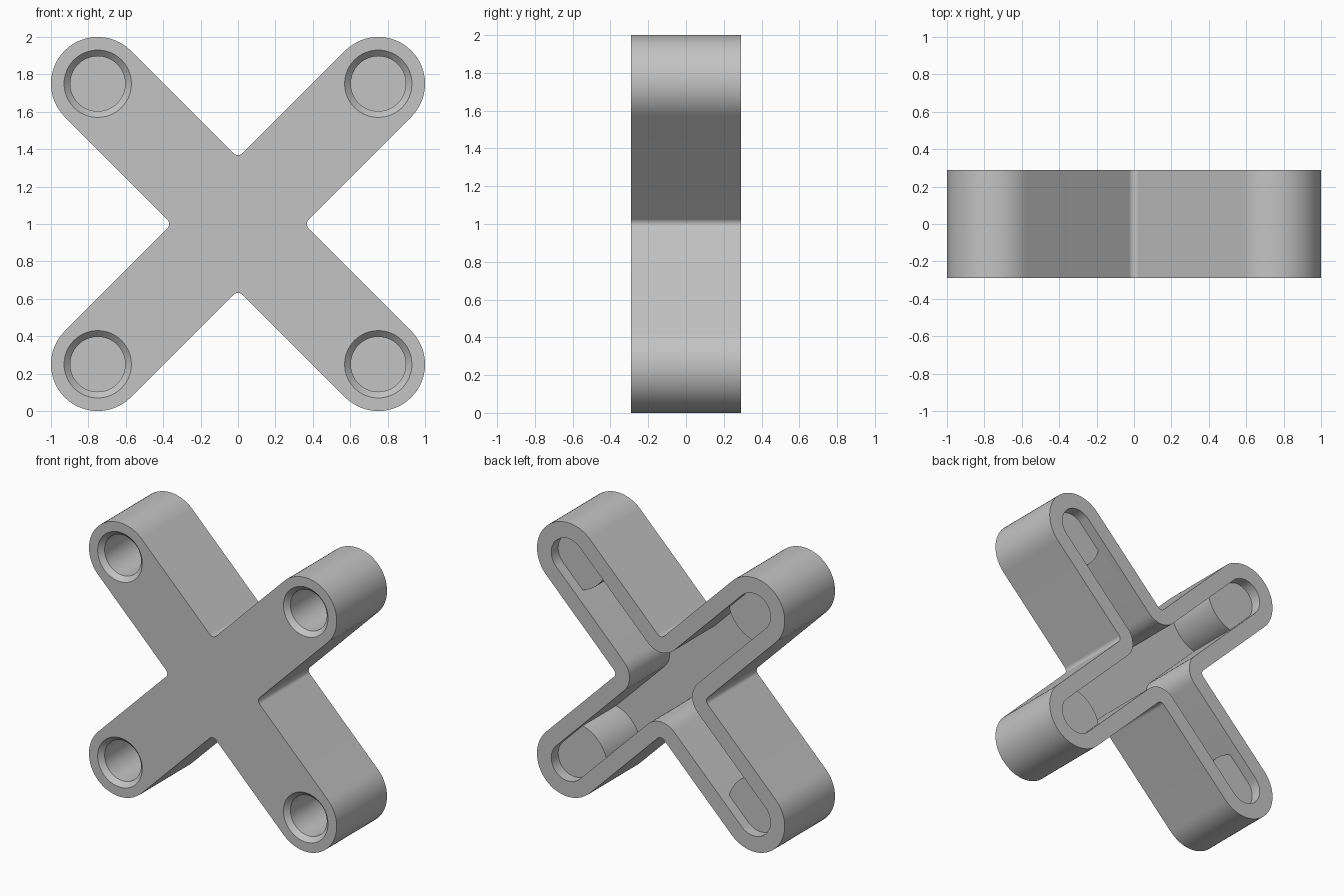
import bpy, bmesh
from math import sin, cos, pi, radians, sqrt

cube = bpy.data.objects.get("Cube")
if cube:
    bpy.data.objects.remove(cube, do_unlink=True)

HALF_DEPTH = 0.29
ARM = 0.75 * sqrt(2)      # centre to arm-end axis
HALF_WIDTH = 0.25
WALL = 0.115
FILLET = 0.035
HOLE = 0.147
CHAMFER = 0.033
BOSS_TOP = 0.21

grey = bpy.data.materials.new("light_grey")
grey.use_nodes = True
grey.diffuse_color = (0.55, 0.55, 0.55, 1)
grey.node_tree.nodes["Principled BSDF"].inputs["Base Color"].default_value = (0.55, 0.55, 0.55, 1)


def make_object(name, bm):
    bmesh.ops.recalc_face_normals(bm, faces=bm.faces)
    mesh = bpy.data.meshes.new(name)
    bm.to_mesh(mesh)
    bm.free()
    mesh.materials.append(grey)
    obj = bpy.data.objects.new(name, mesh)
    bpy.context.collection.objects.link(obj)
    return obj


def bridge(bm, rings):
    """Closed solid through a series of equal-length rings."""
    loops = [[bm.verts.new(p) for p in ring] for ring in rings]
    n = len(loops[0])
    for a, b in zip(loops, loops[1:]):
        for i in range(n):
            j = (i + 1) % n
            bm.faces.new((a[i], a[j], b[j], b[i]))
    bm.faces.new(loops[0])
    bm.faces.new(loops[-1])


def cross_solid(name, width, fillet, y0, y1):
    """Four round-ended arms with filleted inner corners."""
    outline = []
    for k in range(4):
        turn = pi / 4 + k * pi / 2
        pts = [(ARM + width * cos(a), width * sin(a))
               for a in (radians(-90 + 180 * i / 32) for i in range(33))]
        c = width + fillet
        pts += [(c + fillet * cos(a), c + fillet * sin(a))
                for a in (radians(270 - 90 * i / 10) for i in range(11))]
        outline += [(u * cos(turn) - v * sin(turn), 1 + u * sin(turn) + v * cos(turn))
                    for u, v in pts]
    bm = bmesh.new()
    bridge(bm, [[(x, y, z) for x, z in outline] for y in (y0, y1)])
    return make_object(name, bm)


def turned_solids(name, profile, sides=64):
    """One turned solid on the axis of each arm end; profile is (radius, y)."""
    bm = bmesh.new()
    for cx in (-0.75, 0.75):
        for cz in (0.25, 1.75):
            bridge(bm, [[(cx + r * cos(2 * pi * i / sides), y, cz + r * sin(2 * pi * i / sides))
                         for i in range(sides)] for r, y in profile])
    return make_object(name, bm)


def subtract(target, cutter):
    mod = target.modifiers.new("cut", "BOOLEAN")
    mod.operation = "DIFFERENCE"
    mod.solver = "EXACT"
    mod.object = cutter
    bpy.ops.object.select_all(action="DESELECT")
    bpy.context.view_layer.objects.active = target
    target.select_set(True)
    bpy.ops.object.modifier_apply(modifier=mod.name)
    bpy.data.objects.remove(cutter, do_unlink=True)


# Solid cross
body = cross_solid("cross_bracket", HALF_WIDTH, FILLET, -HALF_DEPTH, HALF_DEPTH)

# Back recess, leaving a boss at the end of each arm
recess = cross_solid("recess_cutter", HALF_WIDTH - WALL, FILLET + WALL,
                     -HALF_DEPTH + WALL, HALF_DEPTH + 0.1)
boss_radius = HOLE + WALL
bosses = turned_solids("boss_cutter", [(boss_radius, -0.4), (boss_radius, BOSS_TOP)])
subtract(recess, bosses)
subtract(body, recess)

# Chamfered blind holes in the front
holes = turned_solids("hole_cutter", [
    (HOLE + CHAMFER + 0.02, -HALF_DEPTH - 0.02),
    (HOLE, -HALF_DEPTH + CHAMFER),
    (HOLE, BOSS_TOP - WALL)])
subtract(body, holes)

# Smooth curves, crisp edges
bpy.ops.object.select_all(action="DESELECT")
body.select_set(True)
bpy.context.view_layer.objects.active = body
bpy.ops.object.shade_smooth_by_angle(angle=radians(30))
